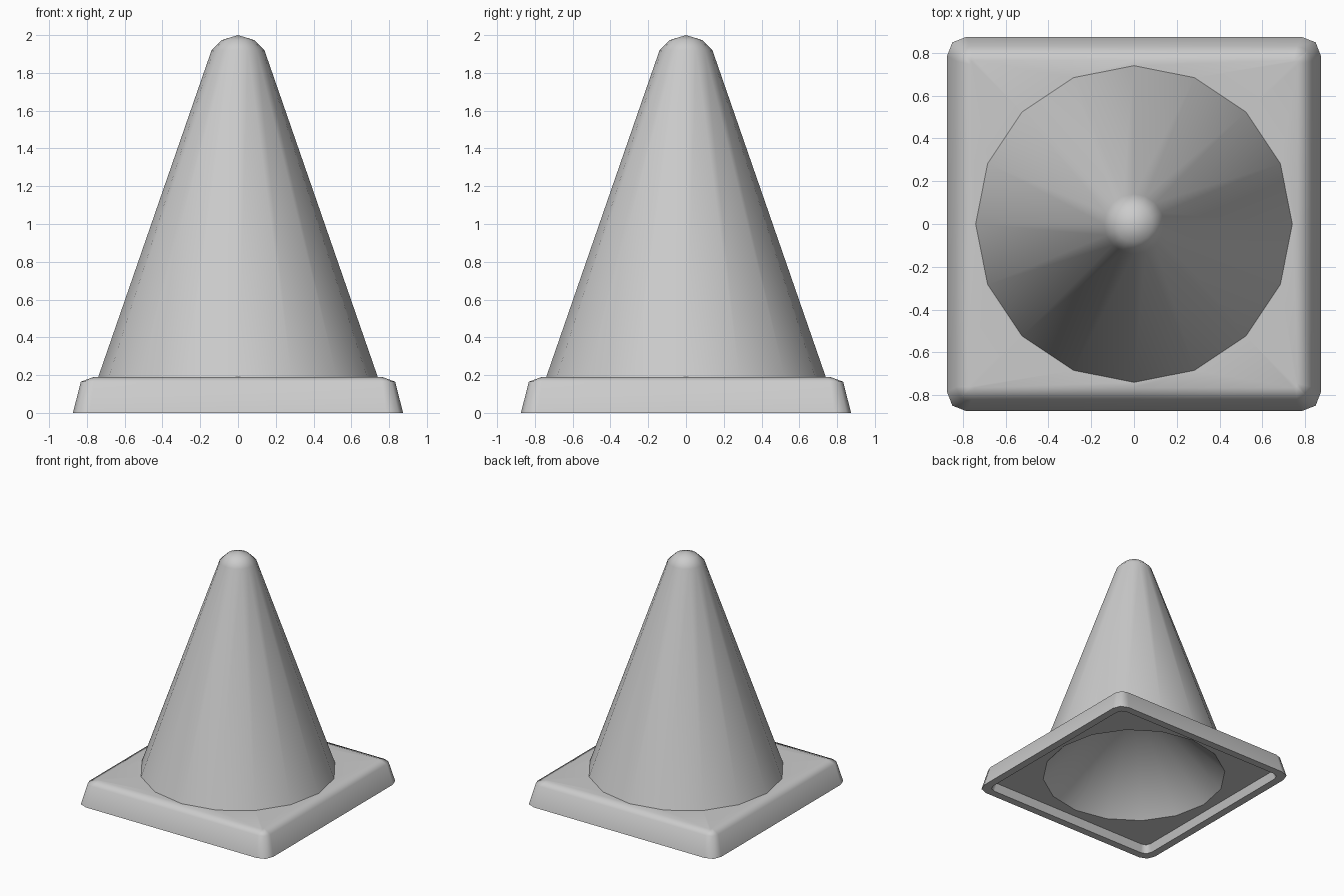
import bpy, bmesh, math

cube = bpy.data.objects.get("Cube")
if cube:
    bpy.data.objects.remove(cube, do_unlink=True)

SIDES = 16

grey = bpy.data.materials.new("mid_grey")
grey.use_nodes = True
colour = (0.6, 0.6, 0.6, 1.0)
grey.diffuse_color = colour
grey.node_tree.nodes["Principled BSDF"].inputs["Base Color"].default_value = colour


def circle_ring(radius, z):
    """Round cross-section of the cone."""
    return [(radius * math.cos(math.tau * i / SIDES),
             radius * math.sin(math.tau * i / SIDES), z) for i in range(SIDES)]


def square_ring(half, corner, z):
    """Square with rounded corners and edge midpoints, matching the cone's sides."""
    quarter = [(half, 0), (half, half - corner),
               (half - 0.28 * corner, half - 0.28 * corner),
               (half - corner, half)]
    ring = []
    for _ in range(4):
        ring += [(x, y, z) for x, y in quarter]
        quarter = [(-y, x) for x, y in quarter]
    return ring


# One shell: hollow opening, recess, rim, base, cone, rounded tip
rings = [
    circle_ring(0.715, 0.065),
    square_ring(0.79, 0.05, 0.065),
    square_ring(0.81, 0.06, 0),
    square_ring(0.874, 0.09, 0),
    square_ring(0.832, 0.07, 0.165),
    square_ring(0.765, 0.02, 0.19),
    circle_ring(0.74, 0.19),
    circle_ring(0.14, 1.92),
    circle_ring(0.085, 1.974),
]

bm = bmesh.new()
loops = [[bm.verts.new(p) for p in ring] for ring in rings]
for low, high in zip(loops, loops[1:]):
    for i in range(SIDES):
        j = (i + 1) % SIDES
        bm.faces.new((low[i], low[j], high[j], high[i]))

# Shallow conical hollow underneath, and the outer tip
for loop, z in ((loops[0], 0.78), (loops[-1], 2.0)):
    tip = bm.verts.new((0, 0, z))
    for i in range(SIDES):
        bm.faces.new((loop[i], loop[(i + 1) % SIDES], tip))
bmesh.ops.recalc_face_normals(bm, faces=bm.faces)

# Crisp edge around the opening
opening = loops[0]
for i in range(SIDES):
    bm.edges.get((opening[i - 1], opening[i])).smooth = False

mesh = bpy.data.meshes.new("traffic_cone")
bm.to_mesh(mesh)
bm.free()
mesh.materials.append(grey)
cone = bpy.data.objects.new("traffic_cone", mesh)
bpy.context.collection.objects.link(cone)

# Smooth body and bevels, sharp where the cone meets the base
bpy.ops.object.select_all(action="DESELECT")
cone.select_set(True)
bpy.context.view_layer.objects.active = cone
bpy.ops.object.shade_smooth_by_angle(angle=math.radians(62), keep_sharp_edges=True)

# Large faces keep clean shading beside the narrow bevels
weighted = cone.modifiers.new("clean_shading", "WEIGHTED_NORMAL")
weighted.keep_sharp = True
